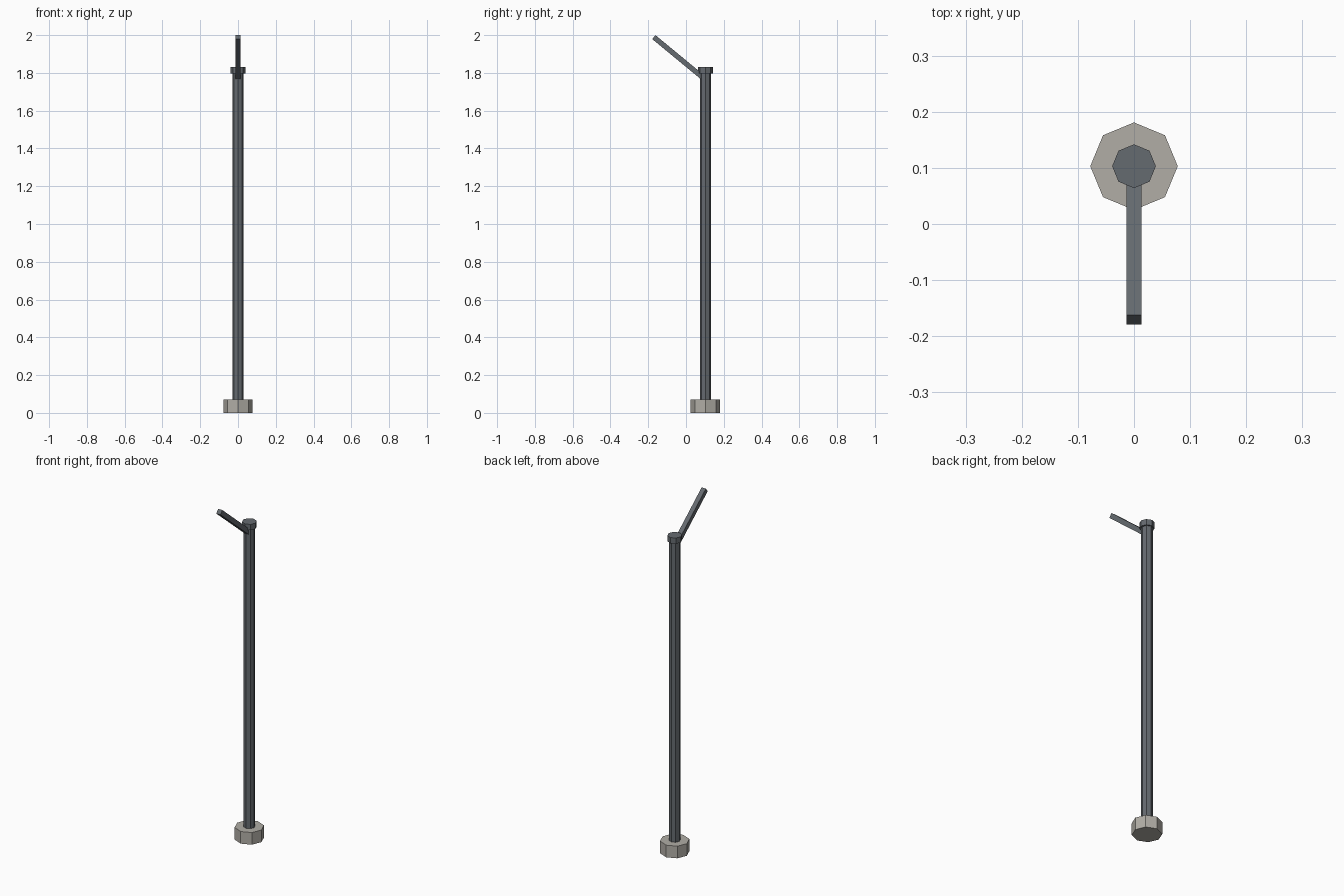
import bpy, math
from mathutils import Vector

if "Cube" in bpy.data.objects:
    bpy.data.objects.remove(bpy.data.objects["Cube"])

POST_Y = 0.103


def material(name, rgb):
    m = bpy.data.materials.new(name)
    m.diffuse_color = (*rgb, 1)
    m.use_nodes = True
    m.node_tree.nodes["Principled BSDF"].inputs["Base Color"].default_value = m.diffuse_color
    return m


steel = material("dark_steel", (0.13, 0.145, 0.16))
concrete = material("concrete", (0.44, 0.42, 0.38))


def octagon(name, radius, z0, z1, mat):
    bpy.ops.mesh.primitive_cylinder_add(vertices=8, radius=radius, depth=z1 - z0,
                                        location=(0, POST_Y, (z0 + z1) / 2))
    ob = bpy.context.object
    ob.name = name
    ob.data.materials.append(mat)


# Footing, post and cap
octagon("footing", 0.078, 0, 0.07, concrete)
octagon("post", 0.03, 0.07, 1.80, steel)
octagon("post_cap", 0.039, 1.797, 1.83, steel)

# Square arm sloping up and forward from the top of the post
size, angle = 0.027, math.radians(39.5)
tip = Vector((0, -0.1705, 1.9895))
along = Vector((0, math.cos(angle), -math.sin(angle)))
length = 0.335
bpy.ops.mesh.primitive_cube_add(size=1, location=tip + along * length / 2,
                                rotation=(-angle, 0, 0))
arm = bpy.context.object
arm.name = "angled_arm"
arm.scale = (size, length, size)
arm.data.materials.append(steel)
